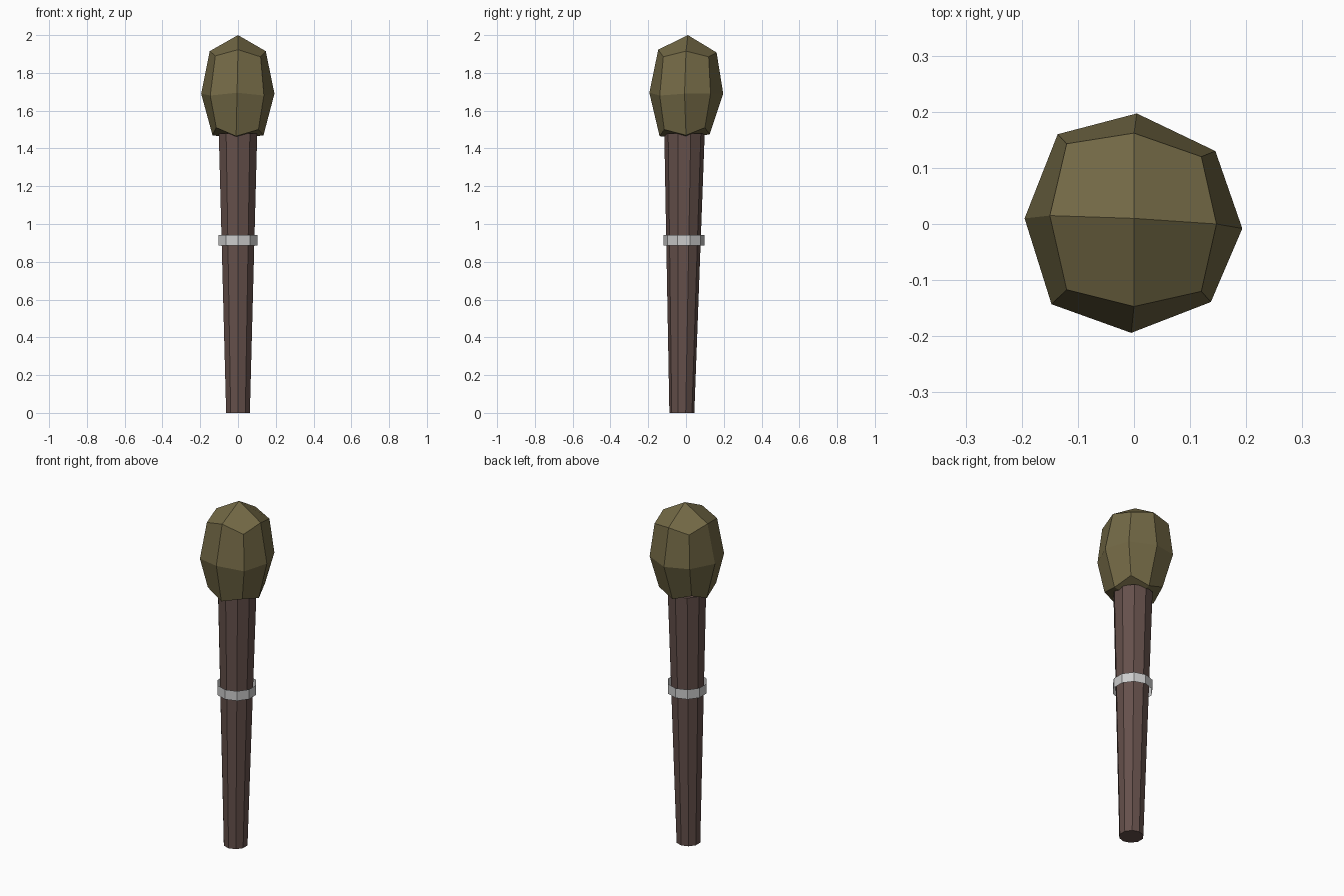
import bpy
from math import sin, cos, pi

if "Cube" in bpy.data.objects:
    bpy.data.objects.remove(bpy.data.objects["Cube"])


def make(name, verts, faces, color=None):
    me = bpy.data.meshes.new(name)
    me.from_pydata(verts, [], faces)
    me.update()
    ob = bpy.data.objects.new(name, me)
    bpy.context.collection.objects.link(ob)
    if color:
        mat = bpy.data.materials.new(name + "_color")
        mat.diffuse_color = (*color, 1)
        mat.use_nodes = True
        mat.node_tree.nodes["Principled BSDF"].inputs["Base Color"].default_value = mat.diffuse_color
        me.materials.append(mat)
    return ob


def bands(rings, n):
    return [(r * n + i, r * n + (i + 1) % n, (r + 1) * n + (i + 1) % n, (r + 1) * n + i)
            for r in range(rings - 1) for i in range(n)]


def tube(name, sections, caps, color=None, n=10):
    # sections: (centre y, radius, z); a corner points straight along -y
    verts = [(r * cos(-pi / 2 + 2 * pi * i / n), cy + r * sin(-pi / 2 + 2 * pi * i / n), z)
             for cy, r, z in sections for i in range(n)]
    faces = bands(len(sections), n)
    if caps:
        faces += [tuple(reversed(range(n))), tuple(range(len(verts) - n, len(verts)))]
    return make(name, verts, faces, color)


# Tapered wooden shaft, leaning slightly to the front at the foot
tube("shaft", [(-0.022, 0.066, 0), (-0.008, 0.107, 1.48)], True, (0.13, 0.08, 0.07))

# Open metal band around the shaft
tube("band", [(-0.011, 0.108, 0.885), (-0.011, 0.108, 0.942)], False)

# Slightly uneven faceted head: three rings of eight starting at +x, plus two poles
top = [(.147, 0, 1.915), (.12, .12, 1.885), (0, .162, 1.908), (-.12, .143, 1.89),
       (-.15, .015, 1.915), (-.12, -.117, 1.89), (0, -.147, 1.923), (.12, -.12, 1.885)]
mid = [(.193, -.008, 1.69), (.145, .13, 1.69), (.005, .197, 1.69), (-.136, .16, 1.70),
       (-.195, .01, 1.69), (-.147, -.143, 1.68), (-.005, -.194, 1.695), (.137, -.139, 1.68)]
low = [(.135, 0, 1.47), (.105, .1, 1.51), (0, .125, 1.475), (-.11, .105, 1.515),
       (-.135, 0, 1.47), (-.115, -.115, 1.51), (-.01, -.14, 1.465), (.108, -.115, 1.5)]
verts = low + mid + top + [(0, 0, 1.45), (0, .01, 2.0)]
faces = bands(3, 8)
for i in range(0, 8, 2):
    a, b, c = i, i + 1, (i + 2) % 8
    faces += [(24, c, b, a), (25, 16 + a, 16 + b, 16 + c)]
make("head", verts, faces, (0.17, 0.14, 0.06))
